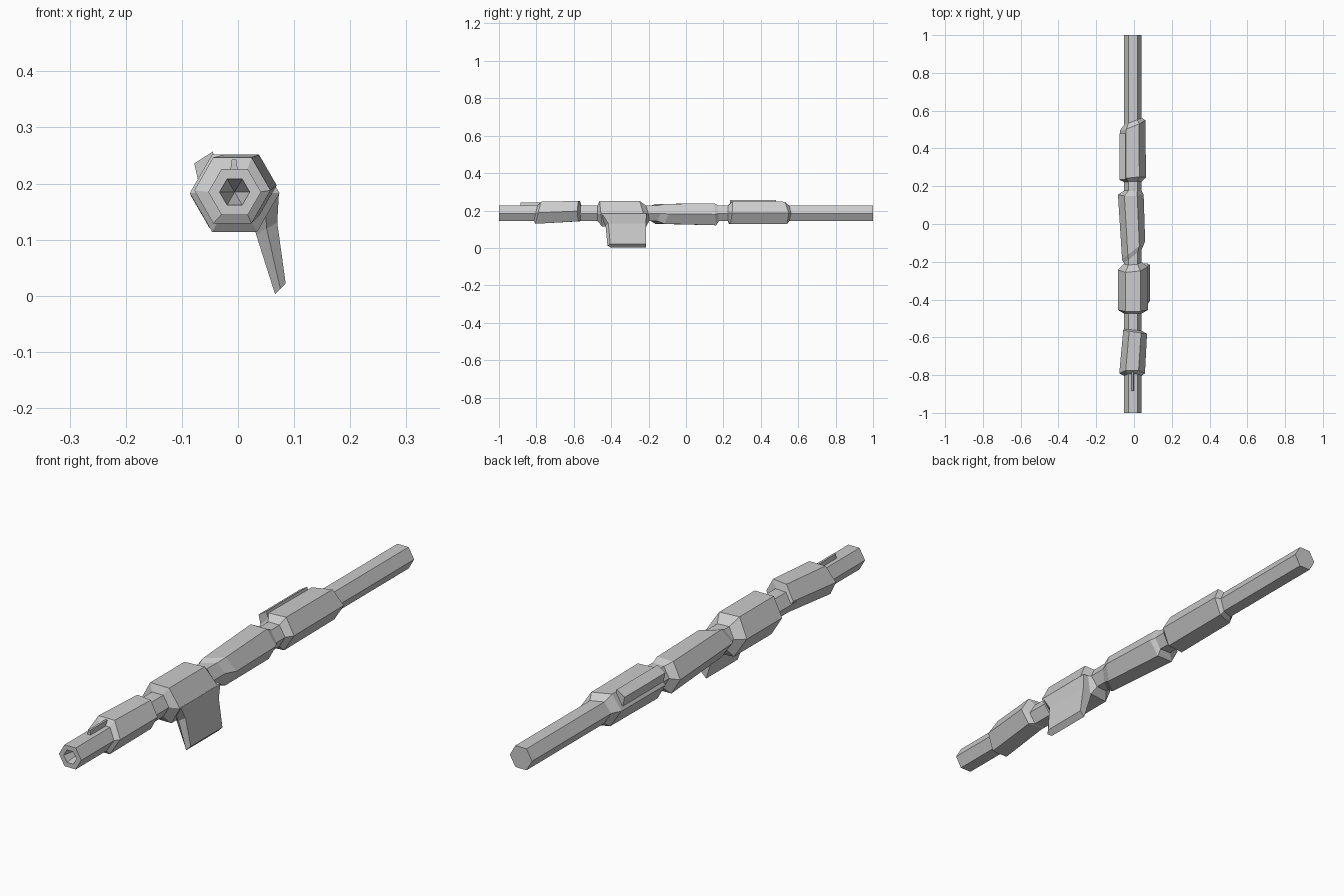
import bpy, math

if "Cube" in bpy.data.objects:
    bpy.data.objects.remove(bpy.data.objects["Cube"])

AX, AZ = -0.006, 0.185   # tube axis


def make(name, verts, faces):
    me = bpy.data.meshes.new(name)
    me.from_pydata(verts, [], faces)
    me.update()
    ob = bpy.data.objects.new(name, me)
    bpy.context.collection.objects.link(ob)
    return ob


def loft(name, rings, cap_start=True):
    n = len(rings[0])
    verts = [v for r in rings for v in r]
    faces = []
    for k in range(len(rings) - 1):
        for i in range(n):
            j = (i + 1) % n
            faces.append((k*n + i, k*n + j, (k+1)*n + j, (k+1)*n + i))
    if cap_start:
        faces.append(tuple(range(n))[::-1])
    faces.append(tuple(range((len(rings)-1)*n, len(rings)*n)))
    return make(name, verts, faces)


def hexring(y, r, cx=AX, cz=AZ, kx=0.0, kz=0.0):
    # hexagon around y, tilted by kx / kz
    pts = []
    for i in range(6):
        a = -i * math.pi / 3
        dx, dz = r * math.cos(a), r * math.sin(a)
        pts.append((cx + dx, y + kx*dx + kz*dz, cz + dz))
    return pts


# hollow-nosed tube: bore narrows to a point
tube = loft("tube", [hexring(-0.88, 0.0005), hexring(-1, 0.027),
                     hexring(-1, 0.047), hexring(1, 0.047)])

# faceted sleeves: small ring, two wide rings, small ring
sleeves = {
    "front_sleeve": [(-0.805, 0.045, AX, AZ, 0, 0.25),
                     (-0.79, 0.068, -0.01, 0.188, 0, 0.25),
                     (-0.572, 0.063, 0.006, 0.197, -0.15, 0),
                     (-0.56, 0.045, AX, AZ, -0.1, 0)],
    "magazine_sleeve": [(-0.475, 0.045, AX, AZ, 0, 0),
                        (-0.455, 0.08, AX, 0.183, 0, -0.1),
                        (-0.235, 0.08, AX, 0.183, 0.1, -0.25),
                        (-0.205, 0.045, AX, AZ, 0.1, -0.2)],
    "middle_sleeve": [(-0.175, 0.045, AX, AZ, 0.8, 0),
                      (-0.14, 0.061, -0.002, 0.182, 0.8, 0),
                      (0.155, 0.068, -0.017, 0.18, 0, -0.1),
                      (0.178, 0.045, AX, AZ, 0, 0)],
    "rear_sleeve": [(0.222, 0.045, AX, AZ, 0, 0),
                    (0.24, 0.07, -0.007, 0.188, 0.1, 0.1),
                    (0.522, 0.068, -0.007, 0.188, 0.4, -0.1),
                    (0.545, 0.045, AX, AZ, 0.4, 0)],
}
for name, stations in sleeves.items():
    loft(name, [hexring(*s) for s in stations])

# side magazine: thin plate with a ridged front edge, from the sleeve down
levels = [  # y front, y back, x inner, x outer, z inner, z outer
    (-0.465, -0.21, 0.02, 0.073, 0.185, 0.185),
    (-0.43, -0.215, 0.032, 0.07, 0.11, 0.13),
    (-0.42, -0.215, 0.066, 0.085, 0.003, 0.022),
]
loft("magazine", [[(xo, yb, zo), (xo, yf + 0.015, zo),
                   ((xi + xo) / 2, yf, (zi + zo) / 2),
                   (xi, yf + 0.015, zi), (xi, yb, zi)]
                  for yf, yb, xi, xo, zi, zo in levels])

# upper side rail on the rear sleeve
rail = [(-0.045, 0.257), (-0.078, 0.236), (-0.07, 0.2), (-0.035, 0.22)]
loft("side_rail", [[(x, y, z) for x, z in rail] for y in (0.235, 0.48)])

# front sight blade
sight = [(-0.003, 0.243), (-0.011, 0.243), (-0.014, 0.22), (0.0, 0.22)]
loft("front_sight", [[(x, y, z) for x, z in sight] for y in (-0.885, -0.78)])
